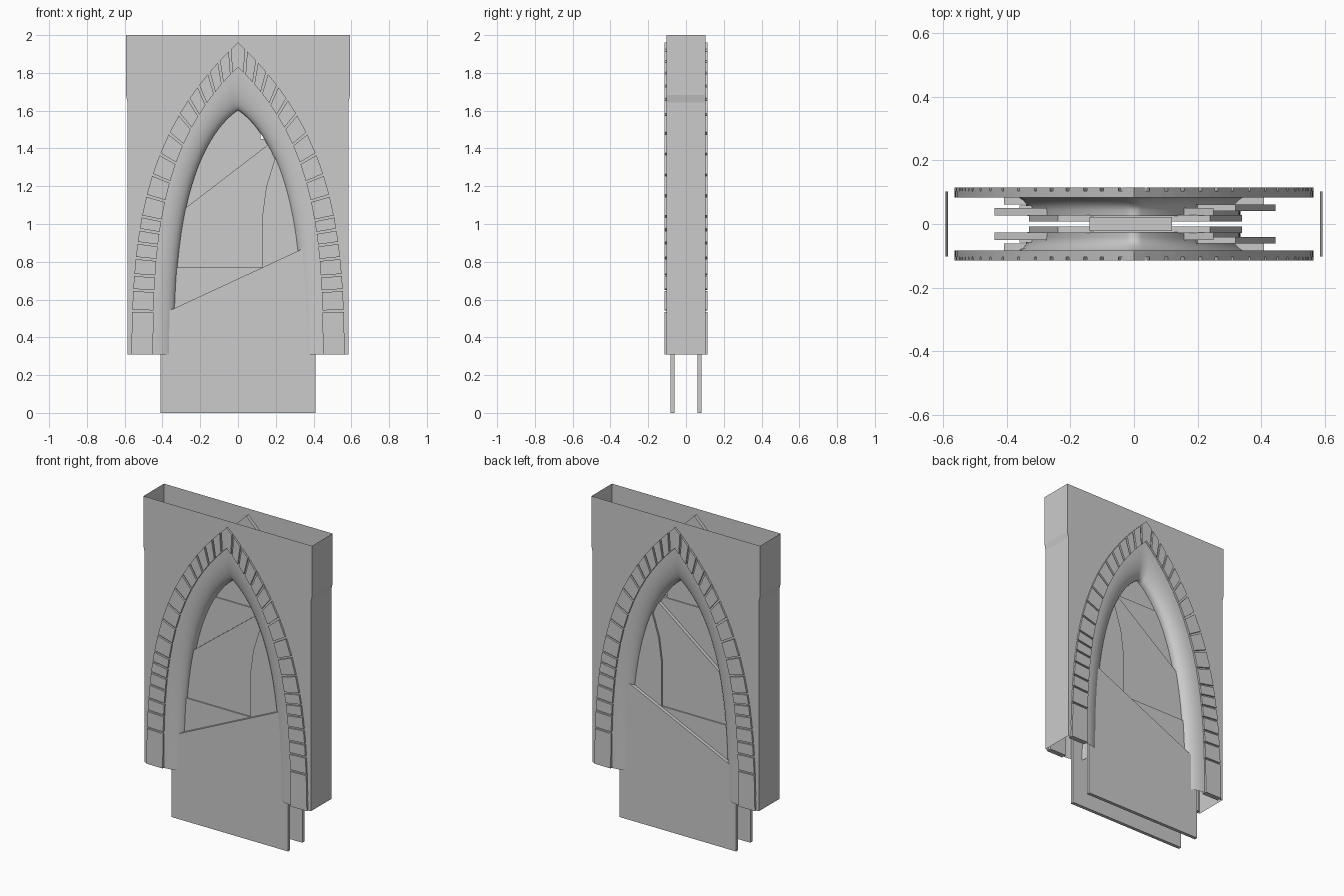
import bpy, bmesh, math
from mathutils import Vector

cube = bpy.data.objects.get("Cube")
if cube:
    bpy.data.objects.remove(cube, do_unlink=True)

# One plain material
stone = bpy.data.materials.new("plain_grey")
stone.use_nodes = True
GREY = (0.6, 0.6, 0.6, 1)
stone.diffuse_color = GREY
stone.node_tree.nodes["Principled BSDF"].inputs["Base Color"].default_value = GREY

BASE, TOP, WALL_Y = 0.31, 2.0, 0.103
RING_BACK, STONE_FRONT = 0.083, 0.115
STEPS = 32


def make(name, polys, mirror_x=True, mirror_y=True, solid=False):
    """Object from a list of polygons, mirrored across the centre planes."""
    bm = bmesh.new()
    for poly in polys:
        bm.faces.new([bm.verts.new(p) for p in poly])
    bmesh.ops.remove_doubles(bm, verts=bm.verts, dist=1e-5)
    if solid:
        bmesh.ops.recalc_face_normals(bm, faces=bm.faces)
    me = bpy.data.meshes.new(name)
    bm.to_mesh(me)
    bm.free()
    me.materials.append(stone)
    ob = bpy.data.objects.new(name, me)
    bpy.context.collection.objects.link(ob)
    if mirror_x or mirror_y:
        mod = ob.modifiers.new("mirror", 'MIRROR')
        mod.use_axis = (mirror_x, mirror_y, False)
        mod.merge_threshold = 1e-4
    return ob


def prism(a, b):
    """Faces joining two matching loops, capped at both ends."""
    n = len(a)
    sides = [[a[i], a[(i + 1) % n], b[(i + 1) % n], b[i]] for i in range(n)]
    return [list(a), list(b)] + sides


# Pointed arch: one cubic half, from foot to apex
CTRL = [Vector(p) for p in ((0.45, BASE), (0.45, 0.95), (0.40, 1.45), (0, 1.83))]


def arch(t, s=0.0):
    """(x, z) on the half arch, moved outward by s and mitred at the apex."""
    p0, p1, p2, p3 = CTRL
    u = 1 - t
    p = u**3 * p0 + 3 * u * u * t * p1 + 3 * u * t * t * p2 + t**3 * p3
    d = u * u * (p1 - p0) + 2 * u * t * (p2 - p1) + t * t * (p3 - p2)
    n = Vector((d.y, -d.x)).normalized()
    end = p3 - p2
    mitre = Vector((0, end.length / -end.x))
    return p + n.lerp(mitre, t**4) * s


def at(p, y):
    return (p.x, y, p.y)


def ring_width(t):
    return 0.115 - 0.02 * t


ts = [i / STEPS for i in range(STEPS + 1)]

# Hollow wall: thin sheets, open above and below
def half_width(z):
    return 0.585 if z < 1.65 else 0.593


sheet = []
heights = [arch(t) for t in ts] + [Vector((0, TOP))]
for p, q in zip(heights, heights[1:]):
    wp, wq = half_width(p.y), half_width(q.y)
    sheet.append([at(p, -WALL_Y), (wp, -WALL_Y, p.y), (wq, -WALL_Y, q.y), at(q, -WALL_Y)]
                 )
    sheet.append([(wp, -WALL_Y, p.y), (wp, 0, p.y), (wq, 0, q.y), (wq, -WALL_Y, q.y)])
make("wall", sheet)

# Rounded reveal curving into the opening, then running straight back
def reveal_row(t):
    width = 0.115 + 0.05 * t**3
    row = []
    for k in range(9):
        a = math.pi / 2 * k / 8
        row.append(at(arch(t, -width * math.sin(a)), -WALL_Y + 0.06 * (1 - math.cos(a))))
    row.append(at(arch(t, -width), -0.025))
    return row


rows = [reveal_row(t) for t in ts]
reveal = make("arch_reveal", [[r[k], s[k], s[k + 1], r[k + 1]]
                              for r, s in zip(rows, rows[1:]) for k in range(9)])
bpy.ops.object.select_all(action='DESELECT')
reveal.select_set(True)
bpy.context.view_layer.objects.active = reveal
bpy.ops.object.shade_smooth_by_angle(angle=math.radians(40))

# Backing band behind the arch stones
def section(t, y0, y1):
    i, o = arch(t), arch(t, ring_width(t))
    return [at(i, y0), at(o, y0), at(o, y1), at(i, y1)]


def band(t0, t1, y0, y1, count):
    """Solid piece of the arch ring between two curve positions."""
    secs = [section(t0 + (t1 - t0) * k / count, y0, y1) for k in range(count + 1)]
    polys = [secs[0], secs[-1]]
    for a, b in zip(secs, secs[1:]):
        polys += prism(a, b)[2:]
    return polys


make("arch_band", band(0, 1, -RING_BACK, -WALL_Y - 0.001, STEPS), solid=True)

# Arch stones, split at the heights of their outer joints
JOINTS = [0.54, 0.65, 0.73, 0.82, 0.90, 0.97, 1.04, 1.15, 1.26,
          1.37, 1.48, 1.58, 1.66, 1.73, 1.80, 1.86, 1.92]


def t_at_height(z):
    lo, hi = 0.0, 1.0
    for _ in range(30):
        mid = (lo + hi) / 2
        lo, hi = (mid, hi) if arch(mid, ring_width(mid)).y < z else (lo, mid)
    return lo


GAP = 0.006
starts = [0] + [t_at_height(z + GAP) for z in JOINTS]
ends = [t_at_height(z - GAP) for z in JOINTS] + [1]
stones = []
for t0, t1 in zip(starts, ends):
    stones += prism(section(t0, -WALL_Y, -STONE_FRONT), section(t1, -WALL_Y, -STONE_FRONT))
make("arch_stones", stones, solid=True)

# Overlapping boards closing the opening, doubled on the back
def board(name, outline, y0, y1, both=True):
    make(name, prism([(x, y0, z) for x, z in outline], [(x, y1, z) for x, z in outline]),
         mirror_x=False, mirror_y=both, solid=True)


board("lower_board", [(-0.41, 0), (0.41, 0), (0.41, 0.90), (-0.41, 0.52)], -0.083, -0.062)
board("cross_board", [(-0.36, 0.4), (0.25, 0.4), (0.25, 0.77), (-0.36, 0.77)], -0.058, -0.042)
board("side_board", [(0.13, 0.6), (0.445, 0.6), (0.445, 1.05), (0.32, 1.36), (0.2, 1.36),
                     (0.15, 1.2), (0.13, 1.05)], -0.061, -0.041)
board("slanted_board", [(-0.44, 0.6), (0.25, 0.6), (0.25, 1.49), (-0.44, 0.96)], -0.050, -0.027)
board("middle_board", [(-0.33, 0.9), (0.34, 0.9), (0.34, 1.1), (0.24, 1.45),
                       (-0.24, 1.45), (-0.33, 1.1)], -0.028, -0.008)
board("apex_board", [(-0.14, 1.3), (0.12, 1.3), (0.12, 1.64), (-0.14, 1.64)],
      -0.022, 0.022, both=False)
